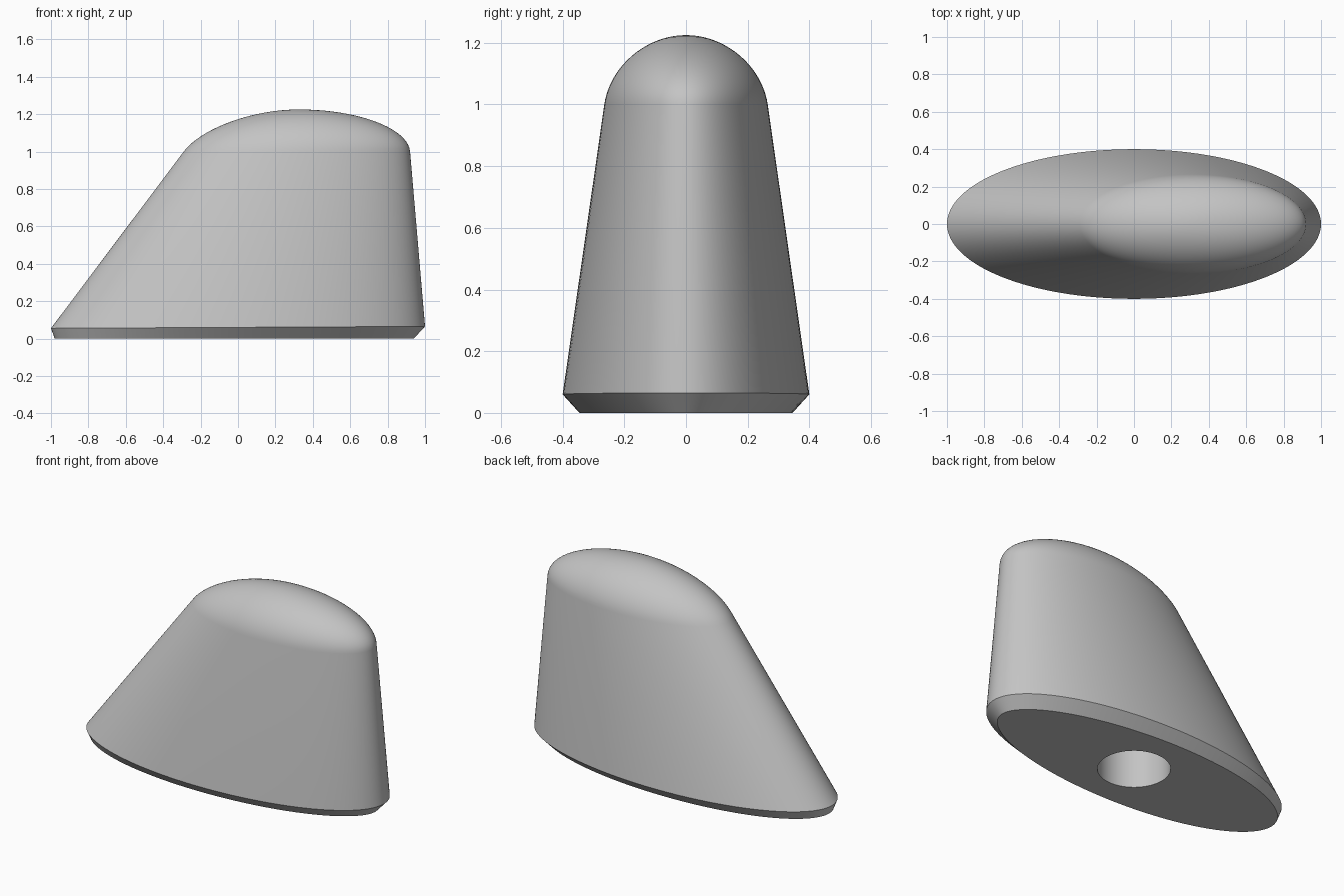
import bpy, bmesh
from math import sin, cos, pi, sqrt

if "Cube" in bpy.data.objects:
    bpy.data.objects.remove(bpy.data.objects["Cube"], do_unlink=True)

SIDES, DOME_STEPS = 128, 20
SHOULDER_Z, TOP_Z, HOLE_R, HOLE_DEPTH = 1.0, 1.225, 0.2, 0.5
ANGLES = [2 * pi * i / SIDES for i in range(SIDES)]


def rim(a):
    return cos(a), 0.4 * sin(a), 0.06 + 0.005 * cos(a)


def foot(a):
    # rim moved inwards along its normal, less at the pointed leaning end
    c, s = cos(a), sin(a)
    nx, ny = 0.4 * c, s
    size = sqrt(nx * nx + ny * ny)
    inset = 0.055 + 0.02 * c - 0.015 * c * c
    return c - inset * nx / size, 0.4 * s - inset * ny / size, 0


def shoulder(a):
    return 0.315 + 0.605 * cos(a), 0.265 * sin(a), SHOULDER_Z


def dome(a, u):
    # elliptical arc that leaves the wall tangentially and ends at the apex
    low, edge = rim(a), shoulder(a)
    rise = TOP_Z - SHOULDER_Z
    point = []
    for k, apex in enumerate((0.325, 0)):
        shift = (edge[k] - low[k]) / (edge[2] - low[2]) * rise
        centre = apex - shift
        point.append(centre + cos(u) * (edge[k] - centre) + sin(u) * shift)
    return point[0], point[1], SHOULDER_Z + rise * sin(u)


def hole(a, z):
    return HOLE_R * cos(a), HOLE_R * sin(a), z


# Rings from the blind hole, round the base and up to the dome
bm = bmesh.new()
profiles = [lambda a: hole(a, HOLE_DEPTH), lambda a: hole(a, 0), foot, rim, shoulder]
profiles += [lambda a, u=pi / 2 * i / DOME_STEPS: dome(a, u) for i in range(1, DOME_STEPS)]
rings = [[bm.verts.new(p(a)) for a in ANGLES] for p in profiles]
for low, high in zip(rings, rings[1:]):
    for i in range(SIDES):
        j = (i + 1) % SIDES
        bm.faces.new((low[i], low[j], high[j], high[i]))

# Close the hole end and the apex
bm.faces.new(rings[0])
apex = bm.verts.new((0.325, 0, TOP_Z))
for i in range(SIDES):
    bm.faces.new((rings[-1][i], rings[-1][(i + 1) % SIDES], apex))
bmesh.ops.recalc_face_normals(bm, faces=bm.faces[:])

mesh = bpy.data.meshes.new("leaning_body")
bm.to_mesh(mesh)
bm.free()
body = bpy.data.objects.new("leaning_body", mesh)
bpy.context.collection.objects.link(body)

# Plain grey material
grey = bpy.data.materials.new("light_grey")
grey.use_nodes = True
colour = (0.55, 0.55, 0.55, 1)
grey.diffuse_color = colour
grey.node_tree.nodes["Principled BSDF"].inputs["Base Color"].default_value = colour
mesh.materials.append(grey)

bpy.ops.object.select_all(action="DESELECT")
body.select_set(True)
bpy.context.view_layer.objects.active = body
bpy.ops.object.shade_smooth_by_angle(angle=pi / 6)
